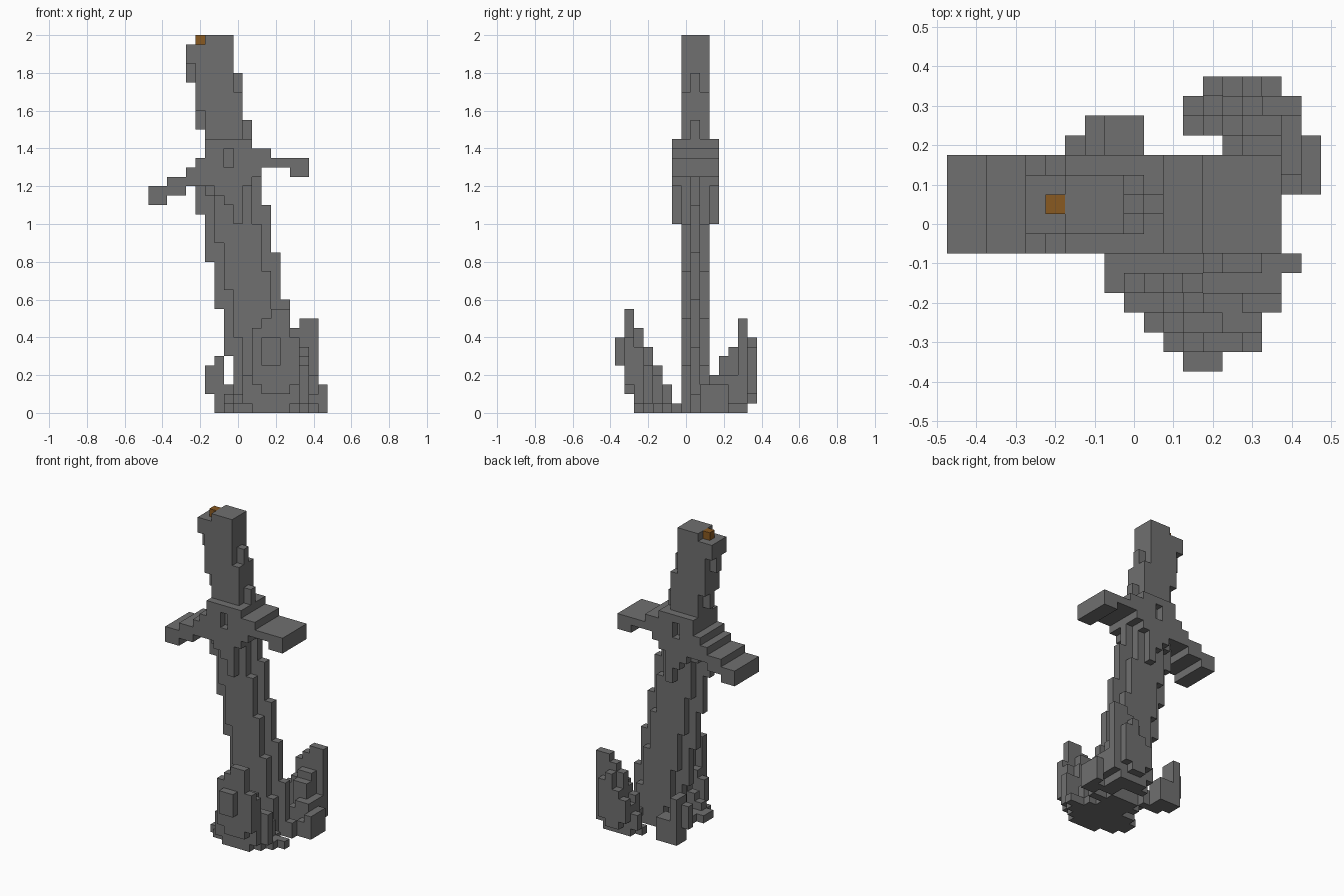
import bpy
import bmesh
import math
from mathutils import Vector

CELL = 0.05
ORIGIN = Vector((-0.475, -0.375, 0.0))
SIDES = [Vector(d) for d in
         ((1, 0, 0), (-1, 0, 0), (0, 1, 0), (0, -1, 0), (0, 0, 1), (0, 0, -1))]

cube = bpy.data.objects.get("Cube")
if cube:
    bpy.data.objects.remove(cube, do_unlink=True)


def make_material(name, color):
    mat = bpy.data.materials.new(name)
    mat.use_nodes = True
    mat.diffuse_color = color
    mat.node_tree.nodes["Principled BSDF"].inputs["Base Color"].default_value = color
    return mat


def box(x0, x1, y0, y1, z0, z1):
    """Set of grid cells filling a box."""
    return {(x, y, z) for x in range(x0, x1)
            for y in range(y0, y1) for z in range(z0, z1)}


def make_part(name, cells, mat):
    """Build the outer skin of a set of block cells."""
    bm = bmesh.new()
    for cell in cells:
        centre = Vector(cell) + Vector((0.5, 0.5, 0.5))
        for n in SIDES:
            if tuple(int(a + b) for a, b in zip(cell, n)) in cells:
                continue
            u = Vector((n.y, n.z, n.x))
            v = n.cross(u)
            corners = [centre + (n + u * a + v * b) / 2
                       for a, b in ((1, 1), (-1, 1), (-1, -1), (1, -1))]
            bm.faces.new([bm.verts.new(ORIGIN + c * CELL) for c in corners])
    bmesh.ops.remove_doubles(bm, verts=bm.verts[:], dist=CELL / 100)
    bmesh.ops.dissolve_limit(bm, angle_limit=math.radians(1),
                             verts=bm.verts[:], edges=bm.edges[:])
    mesh = bpy.data.meshes.new(name)
    bm.to_mesh(mesh)
    bm.free()
    mesh.materials.append(mat)
    obj = bpy.data.objects.new(name, mesh)
    bpy.context.collection.objects.link(obj)


def leaning_bar(z0, z1, left, right, inset):
    """Leaning bar, three cells thick, whose middle layer forms the edges."""
    cells = set()
    for z in range(z0, z1):
        cells |= box(left(z), right(z), 8, 9, z, z + 1)
        for y in (7, 9):
            cells |= box(left(z - 2) + inset, right(z + 2) - inset, y, y + 1, z, z + 1)
    return cells


def ragged_claw(rows):
    """Rows of columns that fall away from a peak, with a broken outline."""
    cells = set()
    for y, x0, x1, z0, z1, peak in rows:
        for x in range(x0, x1):
            away = abs(x - peak)
            drop = 2 * away - (x * 2 + y) % 3 if away else 0
            top = max(z0 + 1, z1 - max(drop, 0))
            lift = 1 if x in (x0, x1 - 1) and top > z0 + 1 else 0
            cells |= box(x, x + 1, y, y + 1, z0 + lift, top)
    return cells


stone = make_material("stone_grey", (0.16, 0.16, 0.16, 1))
amber = make_material("amber", (0.25, 0.1, 0.015, 1))

# Blade and grip lean one cell for every five cells of height
blade = leaning_bar(0, 25, lambda z: 9 - (z - 1) // 5,
                    lambda z: 13 + (21 - z) // 5, 1)
make_part("blade", blade, stone)

grip = leaning_bar(28, 39, lambda z: 5 - (z - 30) // 5,
                   lambda z: 9 + (40 - z) // 5, 0)
grip |= box(6, 9, 7, 10, 39, 40)
make_part("grip", grip, stone)
make_part("pommel_stud", box(5, 6, 8, 9, 39, 40), amber)

# Guard: body and stepped arms given as x and z ranges
guard = set()
for x0, x1, z0, z1 in ((6, 11, 24, 29), (11, 12, 25, 28), (12, 13, 26, 28),
                       (13, 15, 26, 27), (15, 17, 25, 27), (5, 6, 24, 27),
                       (4, 5, 24, 26), (2, 4, 23, 25), (0, 2, 22, 24)):
    guard |= box(x0, x1, 6, 11, z0, z1)

# Slot and hanging tongue on both faces of the guard
for y in (6, 10):
    guard -= box(8, 9, y, y + 1, 26, 28)
    for x, bottom in ((7, 23), (8, 22), (9, 20)):
        guard |= box(x, x + 1, y, y + 1, bottom, 24)
make_part("guard", guard, stone)

# Claws round the foot: y row, x range, z range, x of the peak
front = ragged_claw(((0, 12, 14, 4, 8, 12), (1, 11, 16, 2, 11, 13),
                     (2, 10, 16, 0, 9, 13), (3, 9, 17, 0, 7, 14),
                     (4, 8, 17, 0, 5, 11), (5, 8, 18, 0, 3, 14),
                     (6, 9, 16, 0, 1, 12)))
make_part("front_claw", front, stone)

back = ragged_claw(((10, 14, 18, 0, 4, 16), (11, 14, 18, 0, 6, 16),
                    (12, 12, 18, 0, 7, 15), (13, 12, 18, 0, 10, 16),
                    (14, 13, 17, 1, 8, 15)))
back |= box(18, 19, 9, 12, 0, 3) | box(17, 18, 9, 11, 0, 2)
make_part("back_left_claw", back, stone)

small = box(6, 7, 11, 12, 2, 5) | box(7, 8, 11, 13, 0, 6)
small |= box(8, 10, 11, 13, 0, 3) | box(8, 11, 10, 11, 0, 2)
make_part("back_right_claw", small, stone)
